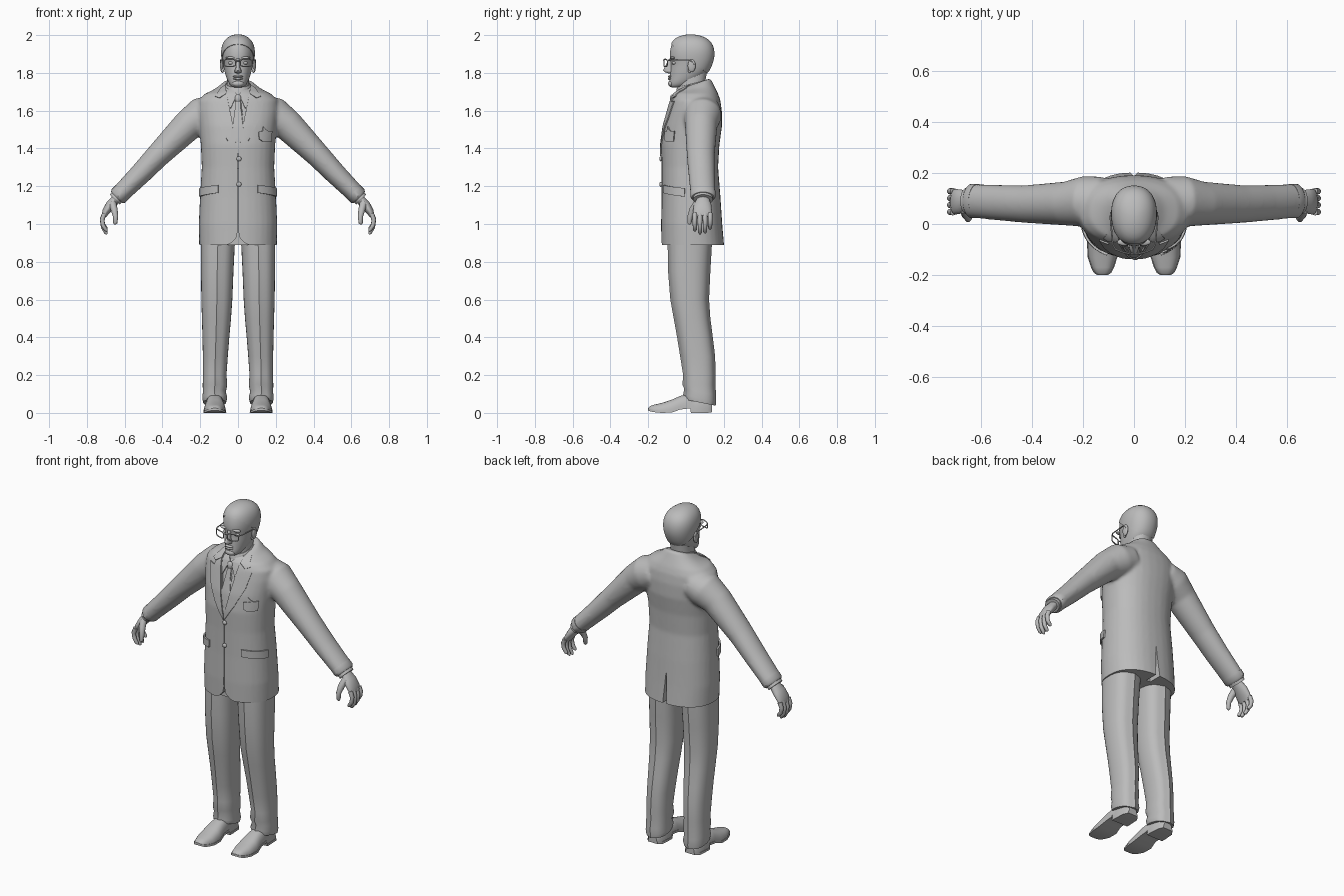
import bpy, bmesh, math
from mathutils import Vector
from mathutils.bvhtree import BVHTree

if "Cube" in bpy.data.objects:
    bpy.data.objects.remove(bpy.data.objects["Cube"])

grey = bpy.data.materials.new("plain_grey")
grey.use_nodes = True
grey.diffuse_color = (0.5, 0.5, 0.5, 1)
grey.node_tree.nodes["Principled BSDF"].inputs["Base Color"].default_value = (0.5, 0.5, 0.5, 1)


def activate(ob):
    bpy.ops.object.select_all(action="DESELECT")
    ob.select_set(True)
    bpy.context.view_layer.objects.active = ob


def modify(ob, kind, **settings):
    activate(ob)
    mod = ob.modifiers.new(kind.lower(), kind)
    for key, value in settings.items():
        setattr(mod, key, value)
    bpy.ops.object.modifier_apply(modifier=mod.name)


def make(name, bm, mirror=False, subsurf=0, angle=38):
    bmesh.ops.recalc_face_normals(bm, faces=bm.faces)
    mesh = bpy.data.meshes.new(name)
    bm.to_mesh(mesh)
    bm.free()
    ob = bpy.data.objects.new(name, mesh)
    bpy.context.collection.objects.link(ob)
    mesh.materials.append(grey)
    if subsurf:
        modify(ob, "SUBSURF", levels=subsurf)
    if mirror:
        modify(ob, "MIRROR")
    smooth(ob, angle)
    return ob


def smooth(ob, angle=38):
    activate(ob)
    bpy.ops.object.shade_smooth_by_angle(angle=math.radians(angle))


def add_loft(bm, rings):
    rows = [[bm.verts.new(p) for p in ring] for ring in rings]
    for a, b in zip(rows, rows[1:]):
        for i in range(len(a)):
            j = (i + 1) % len(a)
            bm.faces.new((a[i], a[j], b[j], b[i]))
    bm.faces.new(rows[0])
    bm.faces.new(rows[-1])


def loft(name, rings, **kw):
    bm = bmesh.new()
    add_loft(bm, rings)
    return make(name, bm, **kw)


def power(v, p):
    return math.copysign(abs(v) ** (2 / p), v)


def level_ring(z, half, front, back, tilt=0, cx=0, p=2.3, egg=0, crease=0, n=32):
    """Horizontal rounded cross-section between a front and a back y."""
    cy, depth, ring = (front + back) / 2, (back - front) / 2, []
    for i in range(n):
        a = math.tau * i / n
        c, s = power(math.cos(a), p), power(math.sin(a), p)
        y = cy + depth * s
        if i % (n // 2) == n // 4:
            y += math.copysign(crease, s)
        ring.append(Vector((cx + half * c * (1 + egg * s), y, z + tilt * (y - cy))))
    return ring


def tube(path, radii, n=20):
    """Rings across a path; radii are (along y, across)."""
    pts, rings = [Vector(p) for p in path], []
    for i, (p, r) in enumerate(zip(pts, radii)):
        t = (pts[min(i + 1, len(pts) - 1)] - pts[max(i - 1, 0)]).normalized()
        u = Vector((0, 1, 0))
        u = (u - t * u.dot(t)).normalized()
        w = t.cross(u)
        rings.append([p + u * r[0] * math.cos(math.tau * k / n)
                      + w * r[1] * math.sin(math.tau * k / n) for k in range(n)])
    return rings


def surface(ob):
    return BVHTree.FromPolygons([v.co for v in ob.data.vertices],
                                [f.vertices for f in ob.data.polygons])


def plate(name, outline, bvh, yaw=0, off=0.003, thick=0.007, mirror=True, step=0.015):
    """Flat outline laid onto a surface, seen from a given yaw."""
    a = math.radians(yaw)
    across, inward = Vector((math.cos(a), math.sin(a), 0)), Vector((-math.sin(a), math.cos(a), 0))
    bm = bmesh.new()
    bm.faces.new([bm.verts.new((u, 0, z)) for u, z in outline])
    bmesh.ops.triangulate(bm, faces=bm.faces)
    for axis, k in ((Vector((1, 0, 0)), 0), (Vector((0, 0, 1)), 1)):
        low, high = min(p[k] for p in outline), max(p[k] for p in outline)
        for i in range(1, int((high - low) / step) + 1):
            bmesh.ops.bisect_plane(bm, geom=bm.verts[:] + bm.edges[:] + bm.faces[:],
                                   plane_co=axis * (low + i * step), plane_no=axis)
    for v in bm.verts:
        start = across * v.co.x - inward + Vector((0, 0, v.co.z))
        hit = bvh.ray_cast(start, inward)[0]
        v.co = (hit or bvh.find_nearest(start + inward)[0]) - inward * off
    ob = make(name, bm)
    modify(ob, "SOLIDIFY", thickness=thick, offset=0)
    if mirror:
        modify(ob, "MIRROR")
    smooth(ob)


def cut(ob, outline, y0, y1):
    cutter = loft("cutter", [[Vector((x, y, z)) for x, z in outline] for y in (y0, y1)])
    modify(ob, "BOOLEAN", object=cutter, operation="DIFFERENCE", solver="EXACT")
    bpy.data.objects.remove(cutter)


def mirrored(half):
    return half + [(-x, z) for x, z in reversed(half) if x]


def blob(name, at, size, mirror=False, turn=None):
    bm = bmesh.new()
    bmesh.ops.create_uvsphere(bm, u_segments=20, v_segments=12, radius=1)
    for v in bm.verts:
        v.co = Vector(at) + Vector(a * b for a, b in zip(v.co, size))
    return make(name, bm, mirror)


# Jacket: torso and sleeves fused, then cut open
body = [(.85, .205, -.13, .205), (1, .208, -.132, .192), (1.15, .201, -.129, .182),
        (1.3, .192, -.129, .17), (1.42, .197, -.132, .177), (1.52, .207, -.119, .191),
        (1.6, .217, -.097, .19), (1.655, .212, -.082, .182), (1.69, .175, -.068, .17),
        (1.715, .12, -.055, .15, .15), (1.742, .08, -.04, .13, .35)]
jacket = loft("jacket", [level_ring(*r) for r in body])
sleeve_path = [(.12, .09, 1.6), (.19, .088, 1.575), (.265, .08, 1.522), (.42, .078, 1.367),
               (.52, .083, 1.262), (.63, .09, 1.152)]
sleeve = loft("sleeve", tube(sleeve_path, [(.095, .085), (.1, .098), (.086, .083), (.074, .065),
                                           (.07, .057), (.066, .049)], 28), mirror=True)
activate(jacket)
sleeve.select_set(True)
bpy.ops.object.join()
modify(jacket, "REMESH", mode="VOXEL", voxel_size=.009)
modify(jacket, "SMOOTH", factor=.5, iterations=8)
cloth = surface(jacket)
cut(jacket, [(-.4, .7), (.4, .7), (.4, .89), (-.4, .89)], -.5, .5)
cut(jacket, mirrored([(0, 1.38), (.058, 1.69), (.05, 1.85)]), -.4, .02)
cut(jacket, mirrored([(.08, .88), (.035, .9), (.01, .925), (.002, .96), (.002, 1.39)]), -.4, -.1)
cut(jacket, mirrored([(.014, .88), (0, 1.08)]), .12, .4)
smooth(jacket)

# Jacket details
plate("lapels", [(.002, 1.385), (.032, 1.53), (.06, 1.69), (.095, 1.665), (.1, 1.645),
                 (.135, 1.65), (.115, 1.56), (.06, 1.45), (.002, 1.36)], cloth)
plate("jacket_collar", [(.06, 1.69), (.066, 1.735), (.09, 1.72), (.12, 1.675), (.098, 1.667)], cloth)
plate("pocket_flaps", [(.004, 1.165), (.004, 1.207), (.15, 1.19), (.15, 1.145)],
      cloth, yaw=40, off=.007, thick=.009)
plate("chest_pocket", [(.04, 1.45), (.04, 1.488), (.125, 1.493), (.12, 1.437), (.06, 1.437)],
      cloth, yaw=30, off=.005, mirror=False)
plate("pocket_square", [(.06, 1.485), (.068, 1.515), (.082, 1.5), (.1, 1.49)],
      cloth, yaw=30, off=.004, mirror=False)
for i, z in enumerate((1.345, 1.21)):
    blob("button_%d" % i, (.005, -.133, z), (.013, .008, .013))
loft("sleeve_cuffs", tube([(.612, .09, 1.17), (.634, .09, 1.148), (.642, .09, 1.14)],
                          [(.067, .05), (.067, .05), (.058, .042)], 28), mirror=True)
loft("shirt_cuffs", tube([(.625, .09, 1.157), (.653, .09, 1.129)], [(.052, .038)] * 2), mirror=True)

# Shirt, collar and tie
shirt = loft("shirt", [level_ring(z - .005, h * .75, f + .01, b - .03, *t) for z, h, f, b, *t in body[3:]])
linen = surface(shirt)
loft("shirt_collar", [level_ring(z, h, f, b, .25) for z, h, f, b in
                      ((1.68, .074, -.055, .12), (1.735, .068, -.05, .112), (1.742, .062, -.044, .106))])
plate("collar_points", [(.004, 1.685), (.05, 1.73), (.064, 1.68), (.04, 1.61)], linen, off=.008)
plate("tie", mirrored([(0, 1.37), (.024, 1.43), (.028, 1.52), (.012, 1.64), (.012, 1.65)]),
      linen, off=.006, thick=.009, mirror=False)
blob("tie_knot", (0, -.072, 1.662), (.018, .014, .024))

# Trousers with pressed creases
leg = [(1, .1, .1, -.09, .13), (.89, .107, .09, -.09, .13), (.75, .11, .086, -.088, .122),
       (.6, .112, .082, -.076, .115), (.5, .114, .077, -.058, .122), (.4, .117, .071, -.04, .135),
       (.3, .12, .066, -.024, .147), (.2, .123, .062, -.008, .15), (.15, .122, .065, -.012, .149),
       (.11, .125, .061, -.002, .152), (.08, .123, .066, -.008, .153), (.055, .124, .061, -.002, .15)]
loft("trousers", [level_ring(z, h, f, b, tilt=-.2 * (z < .12), cx=cx, p=2.4, crease=.007)
                  for z, cx, h, f, b in leg], mirror=True)

# Shoes: y, half width, sole height, top height
shoe = [(.138, .028, .004, .05), (.115, .046, 0, .085), (.05, .05, 0, .1), (.026, .05, 0, .1),
        (.022, .049, .024, .1), (-.03, .05, .018, .09), (-.075, .058, .002, .07),
        (-.13, .055, 0, .052), (-.17, .042, .004, .043), (-.19, .032, .008, .036), (-.2, .018, .012, .026)]
arc = [math.pi * i / 18 for i in range(19)]
loft("shoes", [[Vector((.123 + h * power(math.cos(a), 2.6), y, b + (t - b) * math.sin(a) ** .8))
                for a in arc] for y, h, b, t in shoe], mirror=True)
loft("shoe_soles", [[Vector((.123 + (h + .003) * math.cos(a), y, b + .012 * (math.sin(a) > .01)))
                     for a in arc] for y, h, b, t in shoe], mirror=True)

# Hands
bm = bmesh.new()
add_loft(bm, tube([(.63, .09, 1.15), (.652, .09, 1.125), (.675, .088, 1.1), (.7, .087, 1.065), (.71, .087, 1.04)],
                  [(.034, .026), (.036, .025), (.047, .026), (.05, .02), (.044, .012)]))
for i, reach in enumerate((.9, 1.05, 1, .8)):
    y = .047 + .027 * i
    steps = ((0, 0), (.012, -.035), (.008, -.07), (-.008, -.097), (-.014, -.105))
    add_loft(bm, tube([(.707 + dx, y, 1.056 + dz * reach) for dx, dz in steps],
                      [(r, r) for r in (.013, .0125, .0115, .01, .004)], 10))
add_loft(bm, tube([(.665, .06, 1.11), (.655, .035, 1.075), (.648, .022, 1.04), (.65, .018, 1.005), (.652, .018, .997)],
                  [(r, r) for r in (.02, .018, .014, .011, .004)], 12))
make("hands", bm, mirror=True)

# Head and neck
loft("neck", [level_ring(1.66, .064, -.04, .1), level_ring(1.75, .058, -.04, .1), level_ring(1.82, .058, -.04, .115)])
skull = [(1.722, .022, -.08, -.03), (1.73, .038, -.089, 0), (1.75, .052, -.091, .045), (1.78, .064, -.085, .09),
         (1.81, .073, -.085, .122), (1.85, .08, -.078, .138), (1.875, .084, -.088, .146), (1.91, .087, -.087, .149),
         (1.945, .082, -.08, .141), (1.972, .068, -.066, .122), (1.991, .044, -.038, .088), (2, .014, .01, .04)]
head = loft("head", [level_ring(*r, p=2.2, egg=.07, n=24) for r in skull], subsurf=1, angle=60)
bm = bmesh.new()
bm.from_mesh(head.data)
bmesh.ops.bisect_plane(bm, geom=bm.verts[:] + bm.edges[:] + bm.faces[:], plane_co=(0, -.075, 1.95),
                       plane_no=(0, .63, .77), clear_inner=True)
for v in bm.verts:
    v.co += v.normal * .002
hair = make("hair", bm, angle=60)
modify(hair, "SOLIDIFY", thickness=.005, offset=0)
smooth(hair)
loft("nose", [level_ring(z, h, f, -.06, n=12, p=2) for z, h, f in
              ((1.797, .008, -.09), (1.803, .018, -.112), (1.813, .018, -.121), (1.83, .011, -.113),
               (1.855, .009, -.1), (1.875, .013, -.088))], angle=60)
for name, z, h in (("upper_lip", 1.781, .007), ("lower_lip", 1.769, .007)):
    blob(name, (0, -.084, z), (.026, .012, h))
blob("chin", (0, -.078, 1.743), (.03, .017, .017))
blob("brows", (.036, -.071, 1.879), (.03, .014, .008), mirror=True)
blob("eyes", (.036, -.062, 1.853), (.016, .013, .01), mirror=True)
blob("ears", (.086, .03, 1.838), (.009, .021, .034), mirror=True)
blob("ear_lobes", (.082, .02, 1.812), (.007, .01, .013), mirror=True)

# Glasses
def wire(name, points, closed):
    curve = bpy.data.curves.new(name, "CURVE")
    curve.dimensions, curve.bevel_depth, curve.bevel_resolution = "3D", .0032, 2
    spline = curve.splines.new("POLY")
    spline.points.add(len(points) - 1)
    for p, co in zip(spline.points, points):
        p.co = (*co, 1)
    spline.use_cyclic_u = closed
    ob = bpy.data.objects.new(name, curve)
    bpy.context.collection.objects.link(ob)
    curve.materials.append(grey)
    activate(ob)
    bpy.ops.object.convert(target="MESH")
    ob = bpy.context.object
    modify(ob, "MIRROR")
    smooth(ob)


rim = []
for i in range(24):
    a = math.tau * i / 24
    x = .043 + .03 * power(math.cos(a), 4)
    rim.append((x, -.117 + 3.5 * x * x, 1.853 + .019 * power(math.sin(a), 4)))
wire("glasses_rims", rim, True)
wire("glasses_bridge", [(.014, -.116, 1.862), (0, -.118, 1.865)], False)
wire("glasses_temples", [(.072, -.099, 1.866), (.083, -.08, 1.868), (.092, .02, 1.868), (.091, .045, 1.845)], False)
